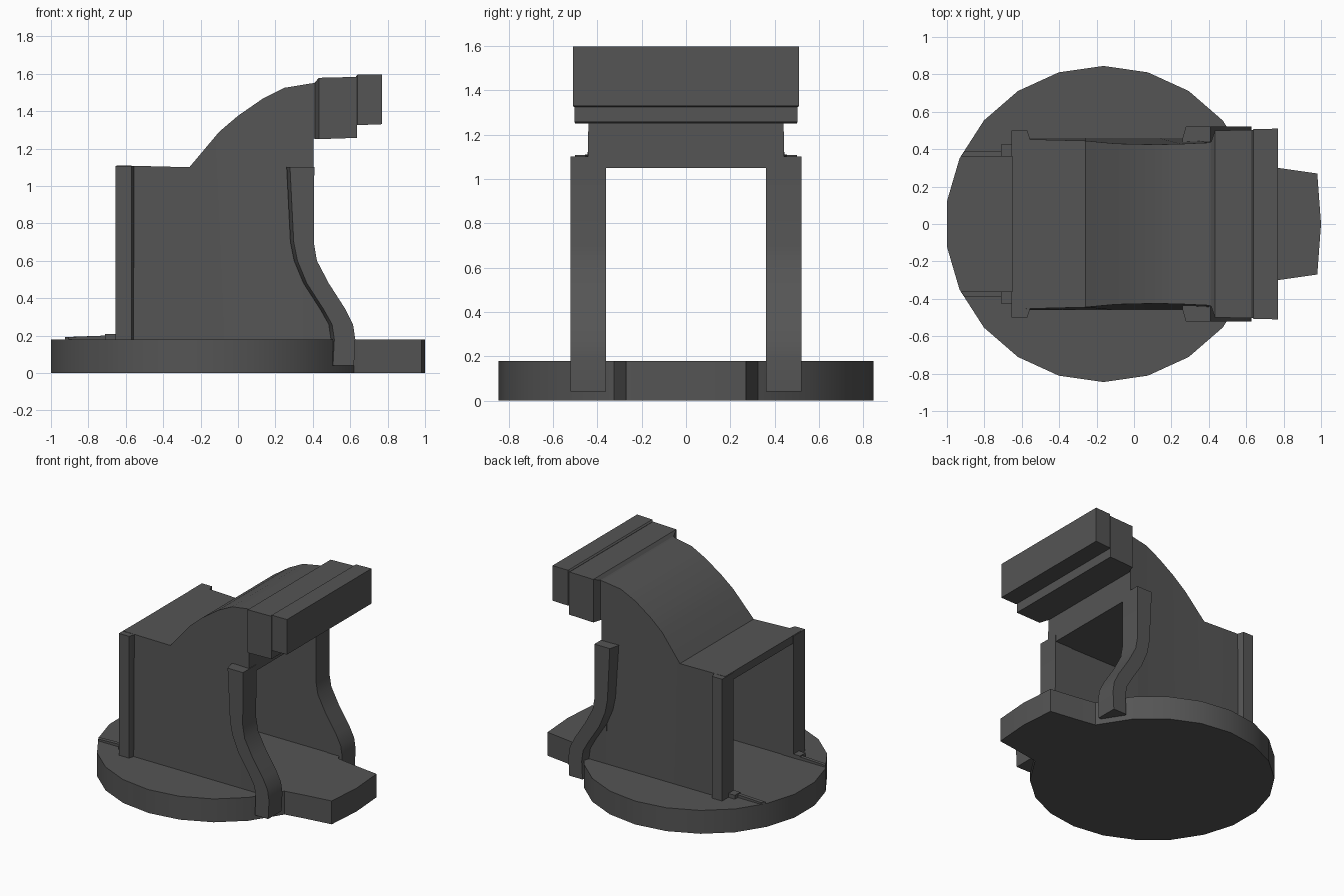
import bpy, bmesh, math

if "Cube" in bpy.data.objects:
    bpy.data.objects.remove(bpy.data.objects["Cube"])

dark = bpy.data.materials.new("dark_grey")
dark.diffuse_color = (0.09, 0.09, 0.09, 1)
dark.use_nodes = True
dark.node_tree.nodes["Principled BSDF"].inputs["Base Color"].default_value = dark.diffuse_color


def loft(name, rings, mirror=False, smooth=True):
    """Skin a list of equal-sized rings and cap both ends."""
    bm = bmesh.new()
    vs = [[bm.verts.new(p) for p in r] for r in rings]
    n = len(vs[0])
    for a, b in zip(vs, vs[1:]):
        for i in range(n):
            j = (i + 1) % n
            bm.faces.new((a[i], a[j], b[j], b[i]))
    bm.faces.new(vs[0][::-1])
    bm.faces.new(vs[-1])
    bmesh.ops.recalc_face_normals(bm, faces=bm.faces)
    me = bpy.data.meshes.new(name)
    bm.to_mesh(me)
    bm.free()
    me.materials.append(dark)
    ob = bpy.data.objects.new(name, me)
    bpy.context.collection.objects.link(ob)
    if smooth:
        bpy.ops.object.select_all(action='DESELECT')
        ob.select_set(True)
        bpy.context.view_layer.objects.active = ob
        bpy.ops.object.shade_smooth_by_angle(angle=math.radians(25))
    if mirror:
        m = ob.modifiers.new("mirror", 'MIRROR')
        m.use_axis = (False, True, False)
    return ob


def prism_z(name, pts, z0, z1, mirror=False):
    return loft(name, [[(x, y, z) for x, y in pts] for z in (z0, z1)], mirror)


def rect_x(x, y, z0, z1):
    return [(x, -y, z0), (x, y, z0), (x, y, z1), (x, -y, z1)]


# Base: 22-sided disc joined in one outline with the front tongue
R, CX, STEP = 0.845, -0.164, 2 * math.pi / 22
disc = [(CX + R * math.cos(STEP * (k + 0.5)), R * math.sin(STEP * (k + 0.5)))
        for k in range(1, 20 + 1)]
outline = disc + [(0.62, -0.325), (0.77, -0.3), (0.98, -0.27), (1.0, 0),
                  (0.98, 0.27), (0.77, 0.3), (0.62, 0.325)]
prism_z("base_plate", outline, 0, 0.178)

# Body: arched housing with a tunnel running through it; walls bow in at the top
stations = [(-0.65, 1.11, 0.455), (-0.26, 1.10, 0.445), (-0.1, 1.29, 0.43),
            (0.0, 1.375, 0.427), (0.13, 1.465, 0.425), (0.25, 1.525, 0.428),
            (0.403, 1.55, 0.435)]
zb, zt, yi, yo = 0.17, 1.05, 0.365, 0.46
loft("arched_body", [[(x, yo, zb), (x, y, z), (x, -y, z), (x, -yo, zb),
                      (x, -yi, zb), (x, -yi, zt), (x, yi, zt), (x, yi, zb)]
                     for x, z, y in stations])

# Lower wall extension reaching forward to the curved pillars
gusset = [(0.35, 0.17), (0.35, 0.6), (0.4, 0.52), (0.52, 0.33), (0.56, 0.17)]
loft("wall_foot", [[(x, y, z) for x, z in gusset] for y in (yi, yo)], True)

# Curved front pillars with a chamfered rear edge
path = [(0.04, 0.49, 0.62), (0.18, 0.497, 0.627), (0.26, 0.485, 0.615),
        (0.34, 0.44, 0.575), (0.48, 0.35, 0.485), (0.6, 0.3, 0.422),
        (0.7, 0.28, 0.405), (1.1, 0.26, 0.408)]
loft("front_pillar", [[(a, 0.36, z), (a, 0.46, z), (a + 0.018, 0.522, z),
                       (b, 0.522, z), (b, 0.36, z)] for z, a, b in path], True)

# Rear door posts
prism_z("rear_post", [(-0.655, 0.36), (-0.655, 0.5), (-0.57, 0.5),
                      (-0.555, 0.45), (-0.555, 0.36)], 0.17, 1.107, True)

# Rails on the base behind the opening, trimmed to the disc edge
loft("rail", [[(x0, 0.362, 0.17), (x1, 0.39, 0.17), (x1, 0.39, z), (x0, 0.362, z)]
              for x0, x1, z in ((-0.925, -0.905, 0.192), (-0.71, -0.71, 0.20))], True)
prism_z("rail_end", [(-0.71, 0.36), (-0.645, 0.36), (-0.645, 0.425), (-0.71, 0.425)],
        0.17, 0.208, True)

# Head: chamfered collar block and the front block
loft("head_collar", [rect_x(0.39, 0.43, 1.26, 1.54), rect_x(0.413, 0.44, 1.25, 1.555),
                     rect_x(0.432, 0.5, 1.25, 1.578), rect_x(0.635, 0.503, 1.257, 1.583)],
     smooth=False)
loft("head_block", [rect_x(0.63, 0.495, 1.33, 1.585), rect_x(0.64, 0.507, 1.325, 1.595),
                    rect_x(0.77, 0.51, 1.33, 1.597)], smooth=False)
